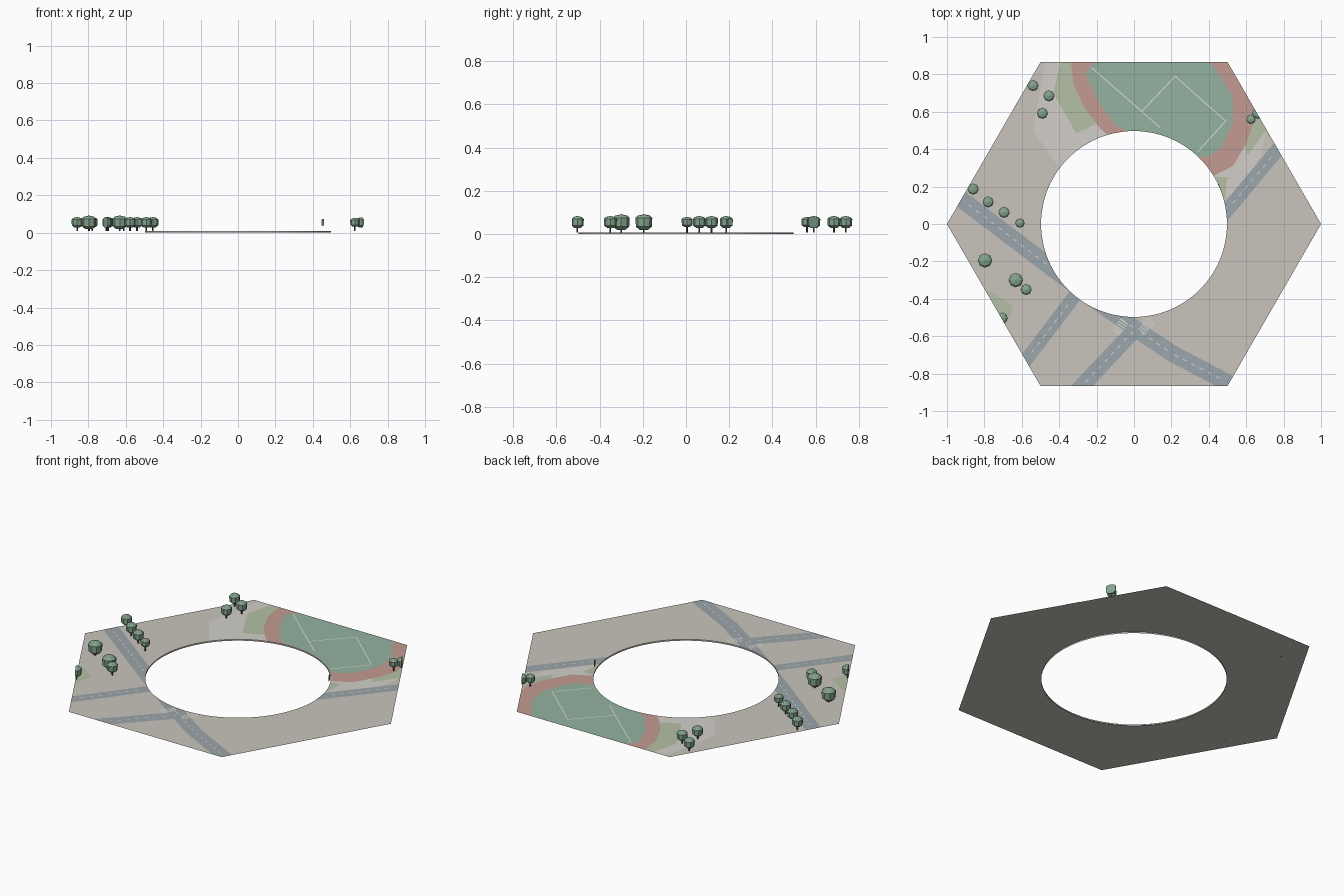
import bpy, bmesh, math
from mathutils import Vector

if "Cube" in bpy.data.objects:
    bpy.data.objects.remove(bpy.data.objects["Cube"])

R_HOLE, SEG, Z = 0.497, 96, 0.008


def mat(name, r, g, b):
    m = bpy.data.materials.new(name)
    m.diffuse_color = [(c / 255) ** 2.2 for c in (r, g, b)] + [1]
    m.use_nodes = True
    m.node_tree.nodes["Principled BSDF"].inputs["Base Color"].default_value = m.diffuse_color
    return m


PAVING = mat("paving", 200, 196, 187)
PATH = mat("path", 209, 206, 199)
ROAD = mat("asphalt", 154, 164, 169)
GRASS = mat("grass", 178, 191, 163)
TRACK = mat("track", 193, 154, 145)
FIELD = mat("field", 147, 177, 160)
LINE = mat("paint", 214, 216, 208)
LEAF = mat("leaf", 130, 163, 140)
BARK = mat("bark", 88, 80, 76)


def finish(name, bm, material=None):
    me = bpy.data.meshes.new(name)
    bm.to_mesh(me)
    bm.free()
    ob = bpy.data.objects.new(name, me)
    bpy.context.collection.objects.link(ob)
    if material:
        me.materials.append(material)
    return ob


def ring_loops(bm, z):
    """Hole circle and matching points on the hexagon edge."""
    inner, outer = [], []
    for i in range(SEG):
        a = 2 * math.pi * i / SEG
        ro = math.cos(math.pi / 6) / math.cos(a % (math.pi / 3) - math.pi / 6)
        inner.append(bm.verts.new((R_HOLE * math.cos(a), R_HOLE * math.sin(a), z)))
        outer.append(bm.verts.new((ro * math.cos(a), ro * math.sin(a), z)))
    return inner, outer


def skin(bm, a, b):
    for i in range(SEG):
        j = (i + 1) % SEG
        bm.faces.new((a[i], b[i], b[j], a[j]))


# hexagonal ground sheet with a short wall around the hole
bm = bmesh.new()
top_in, top_out = ring_loops(bm, Z)
skin(bm, top_in, top_out)
low = [bm.verts.new((v.co.x, v.co.y, 0)) for v in top_in]
skin(bm, low, top_in)
finish("ground", bm, PAVING)

# ring-shaped cutter that trims everything to the tile
bm = bmesh.new()
ti, to = ring_loops(bm, 0.5)
bi, bo = ring_loops(bm, -0.5)
for a, b in ((ti, to), (to, bo), (bo, bi), (bi, ti)):
    skin(bm, a, b)
bmesh.ops.recalc_face_normals(bm, faces=bm.faces)
cutter = finish("tile_cutter", bm)
cutter.hide_render = True


def clip(ob):
    m = ob.modifiers.new("trim", 'BOOLEAN')
    m.operation, m.solver, m.object = 'INTERSECT', 'EXACT', cutter
    bpy.context.view_layer.objects.active = ob
    bpy.ops.object.modifier_apply(modifier=m.name)


def decal(name, pts, z, material):
    """Flat coloured area, trimmed to the tile."""
    bm = bmesh.new()
    f = bm.faces.new([bm.verts.new((x, y, z)) for x, y in pts])
    ext = bmesh.ops.extrude_face_region(bm, geom=[f])
    vs = [g for g in ext["geom"] if isinstance(g, bmesh.types.BMVert)]
    bmesh.ops.translate(bm, vec=(0, 0, -0.05), verts=vs)
    bmesh.ops.recalc_face_normals(bm, faces=bm.faces)
    ob = finish(name, bm, material)
    clip(ob)
    bm = bmesh.new()
    bm.from_mesh(ob.data)
    bmesh.ops.delete(bm, geom=[f for f in bm.faces if f.normal.z < 0.5], context='FACES')
    bm.to_mesh(ob.data)
    bm.free()


def strip(path, w):
    """Outline of a mitred ribbon along a path."""
    p = [Vector(q) for q in path]
    left, right = [], []
    for i, q in enumerate(p):
        d0 = (q - p[max(i - 1, 0)]).normalized()
        d1 = (p[min(i + 1, len(p) - 1)] - q).normalized()
        d = (d0 + d1).normalized()
        n = Vector((-d.y, d.x)) * w / 2
        left.append(q + n)
        right.append(q - n)
    return left + right[::-1]


def on_tile(p):
    x, y = abs(p.x), abs(p.y)
    return p.length > R_HOLE + 0.01 and y < 0.85 and x * 0.866 + y * 0.5 < 0.855


def paint(name, bars, z):
    """Many small painted bars: (start, end, width)."""
    bm = bmesh.new()
    for a, b, w in bars:
        if on_tile(Vector(a)) and on_tile(Vector(b)):
            bm.faces.new([bm.verts.new((q.x, q.y, z)) for q in strip((a, b), w)][::-1])
    finish(name, bm, LINE)


# paths, lawns, running track and sports field
decal("path_left", [(-.47, .88), (-.54, .5), (-.4, .3), (-.1, .45), (-.3, .88)], Z + .0002, PATH)
decal("path_right", [(.4, .2), (.52, .14), (.68, .36), (.72, .55), (.6, .6)], Z + .0002, PATH)
decal("lawn_back", [(-.39, .88), (-.43, .7), (-.31, .485), (-.17, .55), (-.3, .88)], Z + .0004, GRASS)
decal("lawn_right", [(.58, .45), (.61, .37), (.72, .52), (.66, .64), (.6, .6)], Z + .0004, GRASS)
decal("lawn_sliver", [(.44, .25), (.46, .14), (.485, .14), (.5, .25)], Z + .0004, GRASS)
decal("lawn_left", [(-.88, -.32), (-.69, -.56), (-.645, -.44), (-.75, -.37)], Z + .0004, GRASS)
decal("track", [(-.34, .88), (-.32, .74), (-.265, .62), (-.18, .51), (-.05, .4), (.3, .25), (.43, .26),
                (.53, .31), (.605, .44), (.645, .56), (.63, .66), (.5, .9)], Z + .0006, TRACK)
decal("field", [(-.2, .88), (-.26, .81), (-.2, .67), (-.1, .53), (0, .48), (.3, .36), (.4, .36),
                (.47, .41), (.53, .55), (.525, .69), (.4, .88)], Z + .001, FIELD)
marks = [[(-.19, .86), (-.225, .835), (.14, .515)], [(.04, .6), (.22, .79)],
         [(.15, .85), (.22, .79), (.49, .55), (.34, .385)]]
paint("field_lines", [(a, b, .006) for m in marks for a, b in zip(m, m[1:])], Z + .0014)

# roads with dashed centre lines
roads = {
    "main_road": (.09, [(-1.02, .205), (-.42, -.25), (-.12, -.47), (.02, -.57), (.2, -.69), (.6, -.9)]),
    "left_street": (.072, [(-.31, -.375), (-.64, -.81)]),
    "front_street": (.085, [(.01, -.56), (-.33, -.92)]),
    "right_street": (.075, [(.42, -.02), (.82, .46)]),
}
dashes = []
for i, (name, (w, path)) in enumerate(roads.items()):
    decal(name, strip(path, w), Z + .0006 + i * .0001, ROAD)
    for a, b in zip(path, path[1:]):
        a, b = Vector(a), Vector(b)
        d = (b - a).normalized()
        for k in range(int((b - a).length / .05)):
            s = a + d * (.02 + .05 * k)
            dashes.append((s, s + d * .022, .005))
paint("road_dashes", dashes, Z + .0014)

# zebra crossings: centre, walking direction angle, bars
bars = []
for x, y, ang, n in ((-.07, -.545, 55, 7), (.07, -.54, 50, 7), (-.325, -.395, -37, 6)):
    u = Vector((math.cos(math.radians(ang)), math.sin(math.radians(ang))))
    v = Vector((-u.y, u.x))
    for k in range(n):
        c = Vector((x, y)) + u * (k - (n - 1) / 2) * .014
        bars.append((c - v * .025, c + v * .025, .006))
paint("crossings", bars, Z + .0016)


def lathe(name, x, y, prof, n, material):
    bm = bmesh.new()
    rings = [[bm.verts.new((x + r * math.cos(2 * math.pi * i / n), y + r * math.sin(2 * math.pi * i / n), z))
              for i in range(n)] for r, z in prof]
    for a, b in zip(rings, rings[1:]):
        for i in range(n):
            j = (i + 1) % n
            bm.faces.new((a[i], a[j], b[j], b[i]))
    bm.faces.new(rings[0][::-1])
    tip = bm.verts.new((x, y, prof[-1][1] + prof[-1][0] * .25))
    for i in range(n):
        bm.faces.new((rings[-1][i], rings[-1][(i + 1) % n], tip))
    return finish(name, bm, material)


# low-poly trees; the ones on the border are cut by the tile edge
trees = [(-.54, .74, 1, 0), (-.455, .685, 1, 0), (-.49, .592, 1, 0), (.625, .56, .85, 0), (.662, .592, 1, 1),
         (-.86, .187, 1, 0), (-.78, .118, 1, 0), (-.695, .062, 1, 0), (-.61, .005, .85, 0),
         (-.797, -.195, 1.3, 0), (-.632, -.3, 1.3, 0), (-.577, -.35, 1, 0), (-.705, -.503, 1, 1),
         (.431, .194, 1, 1)]
for x, y, s, cut in trees:
    r, h = .03 * s, .028 * s
    c = .056
    crown = lathe("tree_crown", x, y, [(r * .5, c - h), (r * .95, c - h * .6), (r, c + h * .5), (r * .72, c + h * .8)],
                  8, LEAF)
    if cut:
        clip(crown)
    if on_tile(Vector((x, y))) or cut and x < .43:
        lathe("tree_trunk", x, y, [(.0045, Z), (.0045, c - h * .7)], 6, BARK)
